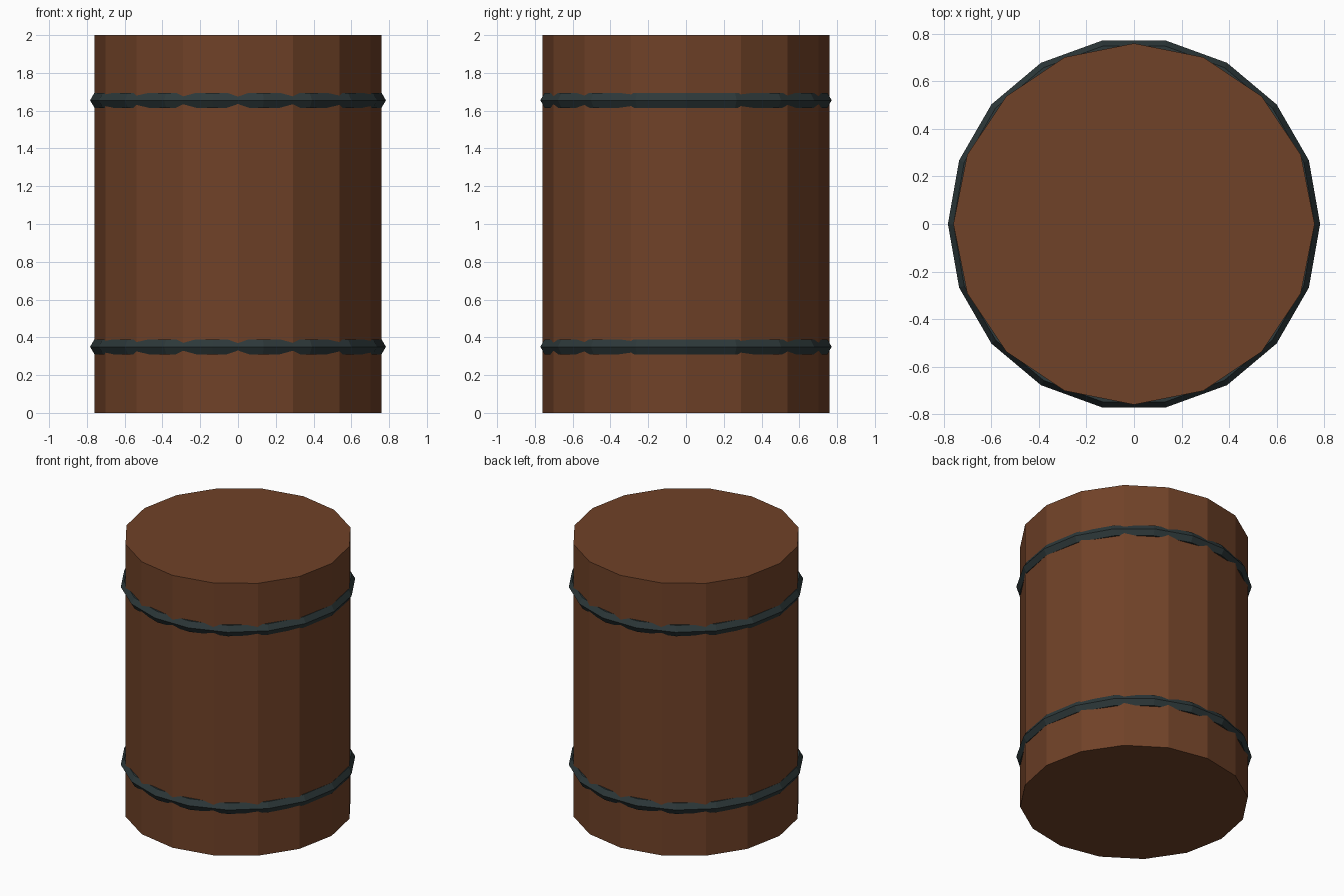
import bpy
from math import radians

cube = bpy.data.objects.get("Cube")
if cube:
    bpy.data.objects.remove(cube, do_unlink=True)


def make_material(name, rgb):
    mat = bpy.data.materials.new(name)
    mat.use_nodes = True
    color = (*rgb, 1.0)
    mat.diffuse_color = color
    mat.node_tree.nodes["Principled BSDF"].inputs["Base Color"].default_value = color
    return mat


wood = make_material("brown wood", (0.162, 0.054, 0.021))
iron = make_material("dark iron", (0.026, 0.040, 0.042))


def finish(name, mat):
    obj = bpy.context.object
    obj.name = name
    obj.data.materials.append(mat)
    bpy.ops.object.shade_flat()
    return obj


# Straight-sided wooden body, with a corner on each axis
bpy.ops.mesh.primitive_cylinder_add(vertices=16, radius=0.76, depth=2, location=(0, 0, 1))
finish("barrel_body", wood)

# Iron hoops: coarse rings with a six-sided section, half sunk into the wood
for name, z in (("lower_hoop", 0.35), ("upper_hoop", 1.655)):
    bpy.ops.mesh.primitive_torus_add(
        major_segments=18, minor_segments=6,
        major_radius=0.737, minor_radius=0.046, location=(0, 0, z))
    finish(name, iron)
